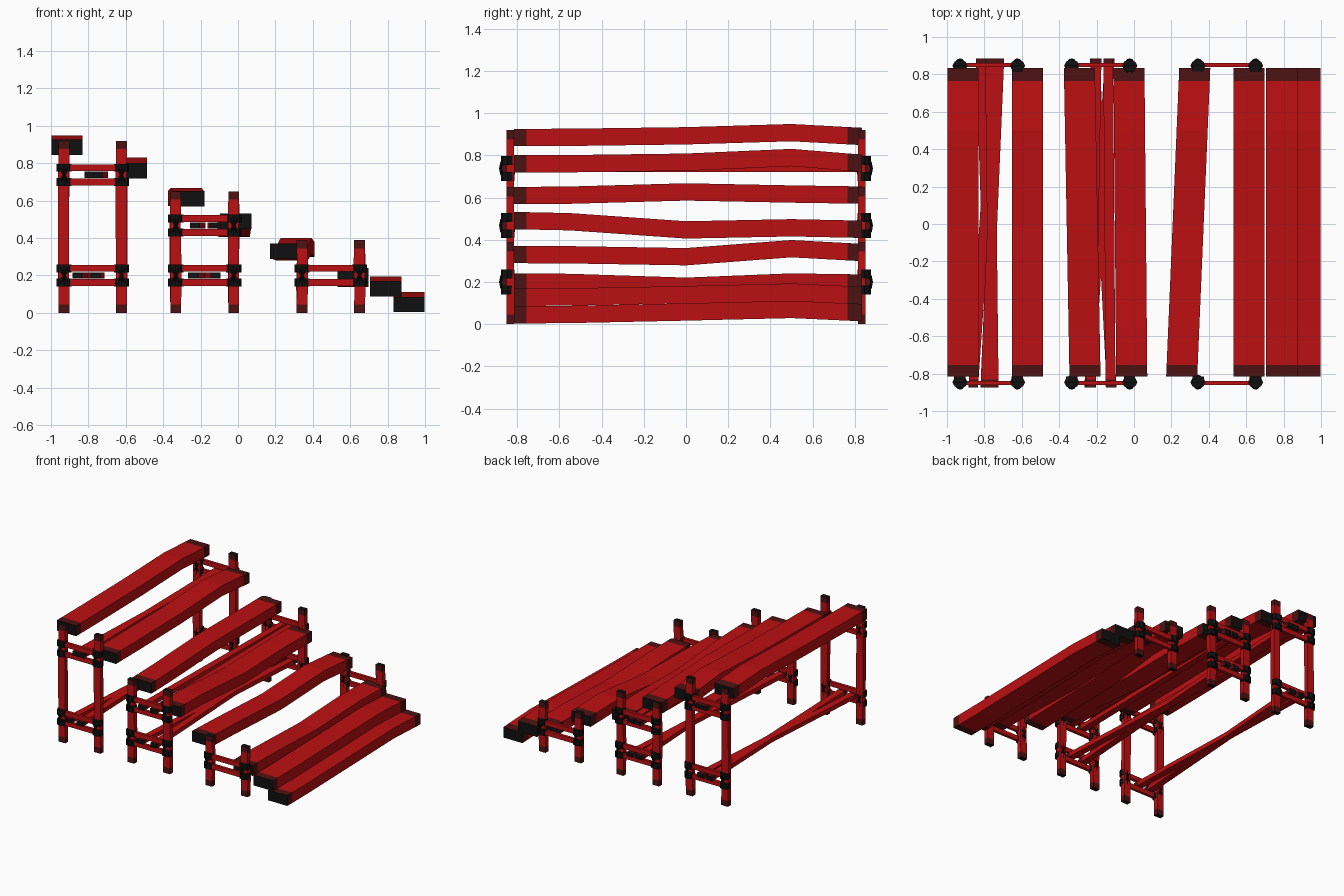
import bpy, bmesh, random
from math import cos, sin, pi
from mathutils import Vector

random.seed(4)
cube = bpy.data.objects.get("Cube")
if cube:
    bpy.data.objects.remove(cube)


def material(name, rgb):
    m = bpy.data.materials.new(name)
    m.use_nodes = True
    m.diffuse_color = (*rgb, 1)
    m.node_tree.nodes["Principled BSDF"].inputs["Base Color"].default_value = (*rgb, 1)
    return m


RED = material("red_wood", (0.5, 0.005, 0.006))
MAROON = material("maroon_cap", (0.075, 0.006, 0.006))
BLACK = material("black_end", (0.005, 0.005, 0.005))


def finish(name, bm, mats):
    bmesh.ops.recalc_face_normals(bm, faces=bm.faces)
    mesh = bpy.data.meshes.new(name)
    bm.to_mesh(mesh)
    bm.free()
    for m in mats:
        mesh.materials.append(m)
    ob = bpy.data.objects.new(name, mesh)
    bpy.context.collection.objects.link(ob)
    return ob


def beam(name, path, u, v, capped=True):
    """Rectangular timber along a path; end segments maroon, end grain black."""
    bm = bmesh.new()
    u, v = Vector(u), Vector(v)
    rings = [[bm.verts.new(Vector(p) + a * u + b * v)
              for a, b in ((-1, -1), (1, -1), (1, 1), (-1, 1))] for p in path]
    last = len(rings) - 2
    for i, (r, s) in enumerate(zip(rings, rings[1:])):
        for k in range(4):
            f = bm.faces.new((r[k], r[k - 1], s[k - 1], s[k]))
            f.material_index = 1 if capped and i in (0, last) else 0
    for r in (rings[0], rings[-1]):
        bm.faces.new(r).material_index = 2
    return finish(name, bm, (RED, MAROON, BLACK))


def lerp(a, b, t):
    return a + (b - a) * t


# Walking planks: front x, back x, then heights at front, middle, rear bend, back
planks = [
    (-.915, -.915, .885, .893, .908, .89),
    (-.57, -.57, .76, .768, .79, .763),
    (-.262, -.292, .61, .627, .617, .612),
    (-.012, -.027, .49, .447, .457, .45),
    (.255, .325, .33, .32, .358, .34),
    (.615, .615, .2, .18, .2, .195),
    (.79, .79, .128, .14, .152, .137),
    (.915, .915, .045, .058, .07, .055),
]
for n, (xf, xb, zf, zm, zr, zb) in enumerate(planks, 1):
    ys = (-.815, -.755, -.55, 0, .5, .765, .835)
    zs = (zf, zf, lerp(zf, zm, .1), zm, zr, lerp(zr, zb, .8), zb)
    path = [(lerp(xf, xb, (y + .815) / 1.65), y, z) for y, z in zip(ys, zs)]
    beam(f"plank_{n}", path, (.083, 0, 0), (0, 0, .041))


def lashing(name, x, y, z):
    """Rope bands round the post at both bars, with two crossing loops between."""
    bm = bmesh.new()
    sides = 8
    for dz in (-.038, .038):
        res = bmesh.ops.create_cone(bm, cap_ends=True, segments=sides,
                                    radius1=1, radius2=1, depth=1)
        for vert in res["verts"]:
            c = vert.co
            vert.co = (x + c.x * .041, y + c.y * .032, z + dz + c.z * .042)
    for lean in (-1, 1):
        rows = []
        for i in range(12):
            a = 2 * pi * i / 12
            axis = Vector((lean * .5, 0, 1)).normalized()
            out = axis * cos(a) + Vector((0, 1, 0)) * sin(a)
            mid = Vector((x, y, z)) + axis * .058 * cos(a) + Vector((0, .033 * sin(a), 0))
            side = axis.cross(Vector((0, 1, 0)))
            rows.append([bm.verts.new(mid + (out * cos(b) + side * sin(b)) * .007)
                         for b in (0, pi / 2, pi, 3 * pi / 2)])
        for i, r in enumerate(rows):
            s = rows[i - 1]
            for k in range(4):
                bm.faces.new((r[k], r[k - 1], s[k - 1], s[k]))
    finish(name, bm, (BLACK,))


# Trestles: left x, right x, post height, bar levels
trestles = {
    "tall": (-.93, -.623, .92, (.2, .738)),
    "middle": (-.333, -.023, .65, (.2, .467)),
    "low": (.342, .65, .39, (.2,)),
}
for label, (x0, x1, top, levels) in trestles.items():
    for end, s in (("front", -1), ("back", 1)):
        y = s * .833
        for side, x in (("right", x0), ("left", x1)):
            heights = (0, .045, top * .35, top * .7, top - .045, top)
            bend = [0, 0, random.uniform(-.005, .005), random.uniform(-.005, .005), 0, 0]
            beam(f"{label}_{end}_{side}_post", [(x + b, y, z) for b, z in zip(bend, heights)],
                 (.029, 0, 0), (0, .018, 0))
            for n, z in enumerate(levels, 1):
                lashing(f"{label}_{end}_{side}_lashing_{n}", x, s * .846, z)
        # Paired crossbars at each level
        for n, z in enumerate(levels, 1):
            for part, dz in (("lower", -.038), ("upper", .038)):
                beam(f"{label}_{end}_{part}_bar_{n}",
                     [(x0 - .03, s * .85, z + dz), (x1 + .03, s * .85, z + dz)],
                     (0, .011, 0), (0, 0, .018), False)

# Long crossing poles held between the crossbars: front x, back x, height
poles = [
    (-.795, -.72, .738), (-.75, -.77, .738),
    (-.86, -.74, .2), (-.76, -.82, .2),
    (-.23, -.2, .467), (-.125, -.138, .467),
    (-.24, -.13, .2), (-.12, -.21, .2),
]
for n, (xf, xb, z) in enumerate(poles, 1):
    path = [(lerp(xf, xb, t), lerp(-.875, .885, t), z) for t in (0, .025, .5, .975, 1)]
    beam(f"long_pole_{n}", path, (.026, 0, 0), (0, 0, .017))
